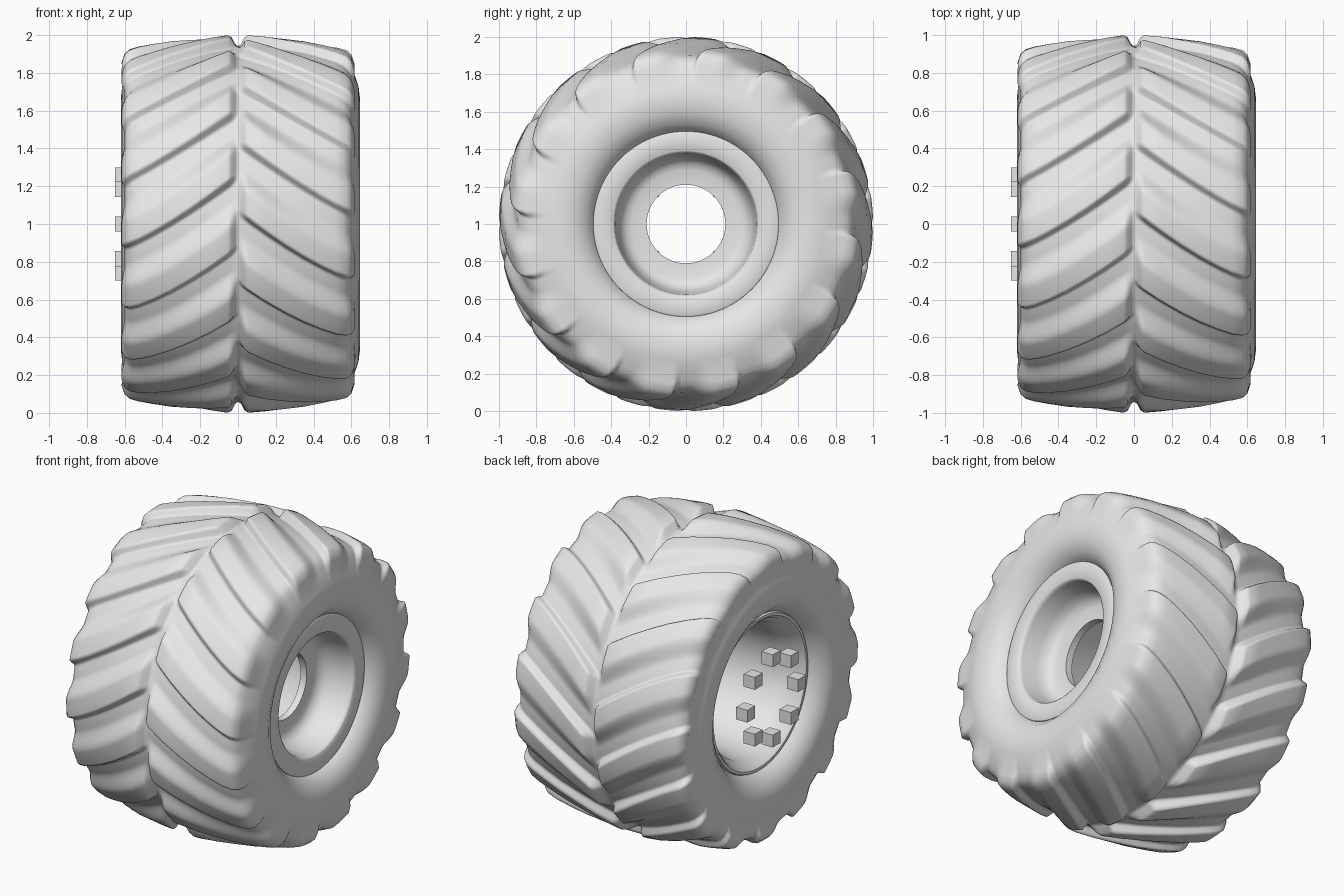
import bpy
import bmesh
import math

cube = bpy.data.objects.get("Cube")
if cube:
    bpy.data.objects.remove(cube, do_unlink=True)

GREY = bpy.data.materials.new("plain_grey")
GREY.use_nodes = True
GREY.diffuse_color = (0.8, 0.8, 0.8, 1)
GREY.node_tree.nodes["Principled BSDF"].inputs["Base Color"].default_value = (0.8, 0.8, 0.8, 1)

LUGS = 16          # lugs on each half of the tread
PER_LUG = 32       # angular samples in one lug pitch
SKEW = math.radians(23)
AXLE_HEIGHT = 1.0


def smoothstep(low, high, value):
    t = min(max((value - low) / (high - low), 0), 1)
    return t * t * (3 - 2 * t)


def wheel_point(x, radius, angle):
    """Point around the axle; angle runs from the front over the top."""
    return (x, -radius * math.cos(angle), AXLE_HEIGHT + radius * math.sin(angle))


def add_object(name, bm, smooth_angle=None):
    bmesh.ops.recalc_face_normals(bm, faces=bm.faces)
    mesh = bpy.data.meshes.new(name)
    bm.to_mesh(mesh)
    bm.free()
    mesh.materials.append(GREY)
    obj = bpy.data.objects.new(name, mesh)
    bpy.context.collection.objects.link(obj)
    if smooth_angle:
        bpy.ops.object.select_all(action="DESELECT")
        obj.select_set(True)
        bpy.context.view_layer.objects.active = obj
        bpy.ops.object.shade_smooth_by_angle(angle=math.radians(smooth_angle))
    return obj


def ring_surface(name, rows, segments, place, closed, smooth_angle):
    """Bridge rows of points around the axle; place(row, segment) gives each point."""
    bm = bmesh.new()
    grid = [[bm.verts.new(place(row, s)) for s in range(segments)] for row in rows]
    pairs = list(zip(grid, grid[1:]))
    if closed:
        pairs.append((grid[-1], grid[0]))
    for a, b in pairs:
        for s in range(segments):
            n = (s + 1) % segments
            bm.faces.new((a[s], a[n], b[n], b[s]))
    return add_object(name, bm, smooth_angle)


# Tyre: half cross-section as (distance from centre, radius, lug height)
half_section = [
    (0, .94, .005), (.015, .94, .012), (.035, .94, .05), (.055, .94, .06),
    (.15, .938, .053), (.25, .932, .047), (.35, .925, .043), (.45, .912, .041),
    (.52, .9, .04), (.56, .885, .04), (.585, .86, .04), (.6, .83, .025),
    (.617, .79, 0), (.638, .73, 0), (.645, .67, 0), (.637, .6, 0),
    (.61, .54, 0), (.565, .5, 0), (.5, .47, 0),
]


def left_half(row):
    x, radius, lug = row
    # the far sidewall bulges less and its bead sits further in
    if radius < .8:
        x -= .025 + .02 * smoothstep(.6, .5, radius) if radius < .6 else .025
    return (-x, radius, lug)


section = [left_half(row) for row in reversed(half_section[1:])] + half_section


def tyre_point(row, segment):
    x, radius, lug = row
    # the grid itself is skewed so that its edges follow the chevron lugs
    along = max(1 - abs(x) / .6, 0) if radius > .8 else 0
    skew = SKEW * (.8 * along + .2 * along ** 2)
    start = math.radians(2)
    angle = start + skew + math.tau * segment / (LUGS * PER_LUG)
    # the two halves are staggered by half a pitch
    phase = (segment / PER_LUG + (.5 if x < 0 else 0)) % 1
    height = smoothstep(0, .1, phase) * (1 - smoothstep(.4, .78, phase))
    # shoulder ends of the lugs stand out sideways a little
    side = math.copysign(.016, x) * height * smoothstep(.5, .57, abs(x)) if lug else 0
    return wheel_point(x + side, radius + lug * height, angle)


ring_surface("tyre", section, LUGS * PER_LUG, tyre_point, False, 65)

# Rim: closed profile with the hub disc set near one side
rim_section = [
    (.52, .5), (.56, .495), (.565, .485), (.565, .392), (.558, .383), (.54, .378),
    (.44, .365), (.39, .35), (.36, .325), (.348, .29), (.345, .21),
    (.3, .21), (.3, .3), (.28, .35), (.22, .375), (-.36, .4), (-.46, .42),
    (-.49, .45), (-.515, .46), (-.53, .475), (-.53, .492), (-.5, .503),
]
RIM_SEGMENTS = 96
ring_surface(
    "rim", rim_section, RIM_SEGMENTS,
    lambda row, s: wheel_point(row[0], row[1], math.tau * s / RIM_SEGMENTS),
    True, 40)

# Eight square lug nuts standing in a circle
NUTS = 8
for i in range(NUTS):
    bm = bmesh.new()
    bmesh.ops.create_cube(bm, size=.08)
    centre = wheel_point(-.61, .26, math.tau * i / NUTS)
    bmesh.ops.translate(bm, verts=bm.verts, vec=centre)
    add_object(f"lug_nut_{i + 1}", bm)
